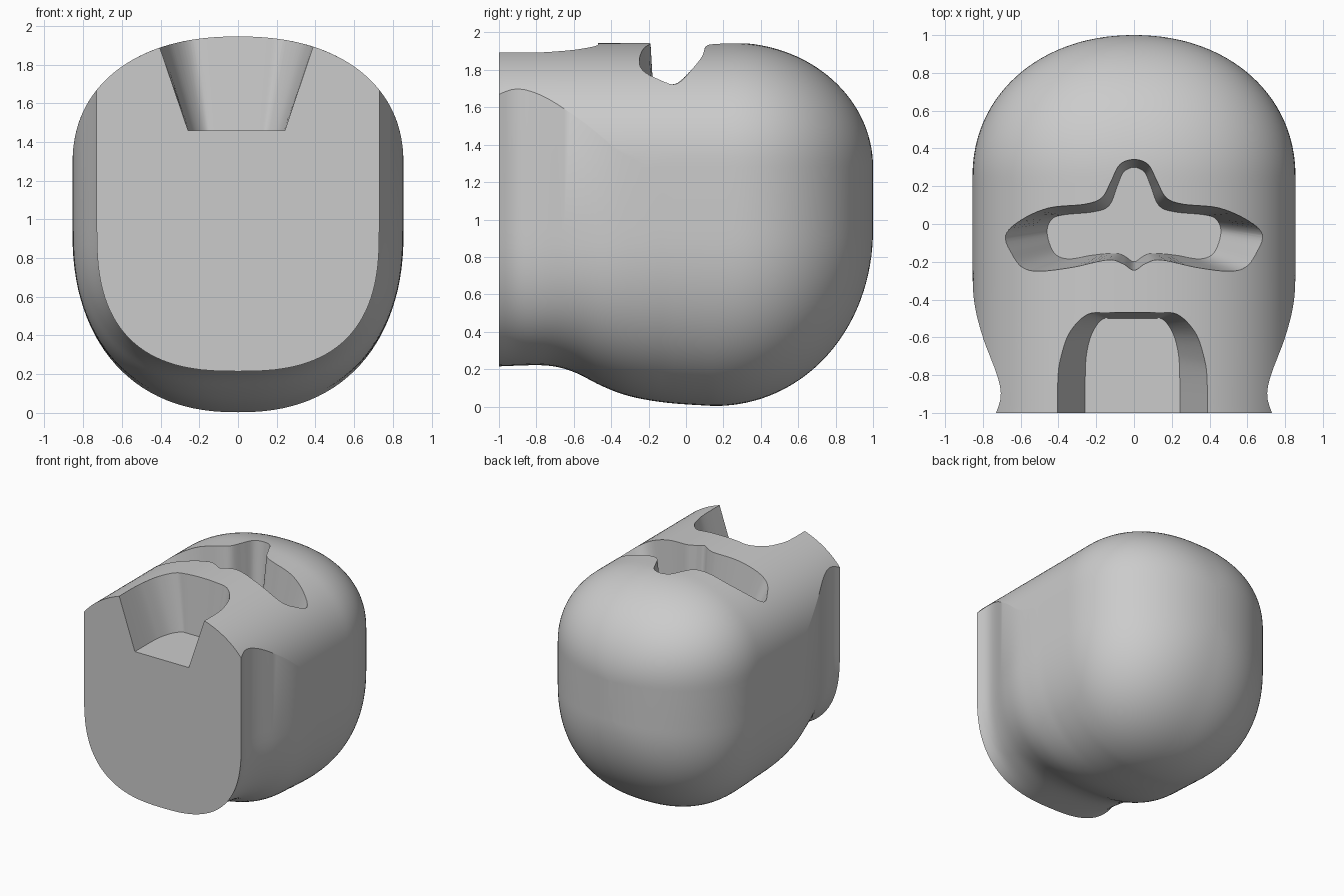
import bpy, bmesh, math
from mathutils import Vector

cube = bpy.data.objects.get("Cube")
if cube:
    bpy.data.objects.remove(cube)

grey = bpy.data.materials.new("plain grey")
grey.use_nodes = True
colour = (0.6, 0.6, 0.6, 1)
grey.diffuse_color = colour
grey.node_tree.nodes["Principled BSDF"].inputs["Base Color"].default_value = colour

HALF, LOW, HIGH, TOP = 0.855, 0.95, 1.28, 1.945


def superellipse(t, power):
    return max(0.0, 1 - min(1.0, abs(t)) ** power) ** (1 / power)


def spline(points, steps=6, closed=False):
    """Smooth curve through the given points."""
    pts = [Vector(p) for p in points]
    n, out = len(pts), []
    for i in range(n if closed else n - 1):
        pick = (lambda k: pts[k % n]) if closed else (lambda k: pts[max(0, min(n - 1, k))])
        a, b, c, d = (pick(i + k) for k in (-1, 0, 1, 2))
        for s in range(steps):
            t = s / steps
            out.append(0.5 * (2 * b + (c - a) * t + (2 * a - 5 * b + 4 * c - d) * t ** 2
                              + (3 * b - a - 3 * c + d) * t ** 3))
    return out if closed else out + [pts[-1]]


def loft(name, rings):
    """Skin a row of equal closed rings and cap both ends."""
    bm = bmesh.new()
    rows = [[bm.verts.new(p) for p in ring] for ring in rings]
    n = len(rows[0])
    for a, b in zip(rows, rows[1:]):
        for i in range(n):
            j = (i + 1) % n
            bm.faces.new((a[i], a[j], b[j], b[i]))
    bm.faces.new(rows[0][::-1])
    bm.faces.new(rows[-1])
    bmesh.ops.recalc_face_normals(bm, faces=bm.faces)
    mesh = bpy.data.meshes.new(name)
    bm.to_mesh(mesh)
    bm.free()
    mesh.materials.append(grey)
    obj = bpy.data.objects.new(name, mesh)
    bpy.context.collection.objects.link(obj)
    return obj


def roof(x, width=HALF, height=TOP - HIGH):
    return HIGH + height * superellipse(x / width, 2.25)


# Body: cross-sections from the flat neck face to the rounded back
neck_sides = spline([(-1, 0.73), (-0.91, 0.705), (-0.8, 0.725), (-0.6, 0.80),
                     (-0.42, 0.845), (-0.25, HALF), (-0.1, HALF)])
neck_base = spline([(-1, 0.215), (-0.75, 0.22), (-0.6, 0.185), (-0.45, 0.11),
                    (-0.3, 0.055), (-0.1, 0.02), (0.15, 0.003)])


def sample(curve, y):
    for a, b in zip(curve, curve[1:]):
        if y <= b.x:
            return a.y + (b.y - a.y) * (y - a.x) / (b.x - a.x)
    return curve[-1].y


def section(y):
    back = max(0, (y - 0.25) / 0.75)
    under = max(0, (y - 0.15) / 0.85)
    swell = superellipse(back, 2.1)
    width = max(0.02, sample(neck_sides, y) * swell)
    arch = HALF if y < 0.25 else width
    height = (TOP - HIGH) * superellipse(back, 2)
    depth = (LOW - sample(neck_base, y)) * superellipse(under, 2.05)
    power = 2.65 if y < -0.8 else max(2.3, 2.65 - 0.5 * (y + 0.8))
    steps, half = 28, []
    for i in range(steps + 1):
        a = math.pi / 2 * i / steps
        x = width * math.sin(a) ** (2 / power)
        half.append((x, LOW - depth * math.cos(a) ** (2 / power)))
    for i in range(steps + 1):
        x = width * math.cos(math.pi / 2 * i / steps)
        half.append((x, roof(x, arch, height)))
    half[0], half[-1] = (0, half[0][1]), (0, half[-1][1])
    ring = half + [(-x, z) for x, z in half[-2:0:-1]]
    return [(x, y, z) for x, z in ring]


stations = [-1 + 1.25 * i / 36 for i in range(36)]
stations += [0.25 + 0.75 * math.sin(math.pi / 2 * i / 30) for i in range(31)]
body = loft("body", [section(y) for y in stations])


# Tapered cutters: floor outline flares out to meet the rim on the roof
def cut(name, floor, rim, floor_z, closed):
    low, top = spline(floor, closed=closed), spline(rim, closed=closed)
    rise = 2.1 - floor_z
    high = [q + (p - q) * rise / (roof(p.x) - floor_z) for q, p in zip(low, top)]
    cutter = loft(name, [[(p.x, p.y, floor_z) for p in low],
                         [(p.x, p.y, 2.1) for p in high]])
    cutter.hide_render = True
    mod = body.modifiers.new(name, "BOOLEAN")
    mod.object, mod.operation, mod.solver = cutter, "DIFFERENCE", "EXACT"
    bpy.context.view_layer.objects.active = body
    bpy.ops.object.modifier_apply(modifier=mod.name)
    bpy.data.objects.remove(cutter)


def mirrored(right, shift=0.0):
    """Mirror an outline whose first and last points lie on the centre."""
    left = [(-x, y) for x, y in right[::-1] if x > 0]
    return [(x + shift, y) for x, y in right + left]


def arch(right):
    return [(x - 0.008, y) for x, y in right] + [(-x - 0.008, y) for x, y in right[::-1]]


# Arched notch open through the neck face
cut("neck_notch",
    arch([(0.25, -1.1), (0.25, -0.8), (0.24, -0.67), (0.21, -0.57), (0.16, -0.505), (0.1, -0.5)]),
    arch([(0.395, -1.1), (0.395, -0.82), (0.375, -0.69), (0.33, -0.57), (0.24, -0.48), (0.13, -0.47)]),
    1.46, False)

# Winged recess in the roof
cut("roof_recess",
    mirrored([(0, 0.30), (0.055, 0.275), (0.085, 0.21), (0.13, 0.10), (0.21, 0.065), (0.36, 0.05),
              (0.43, 0.03), (0.46, -0.03), (0.445, -0.11), (0.41, -0.165), (0.34, -0.185),
              (0.22, -0.165), (0.1, -0.155), (0.05, -0.17), (0, -0.2)]),
    mirrored([(0, 0.342), (0.075, 0.315), (0.12, 0.23), (0.17, 0.14), (0.26, 0.105), (0.45, 0.085),
              (0.6, 0.02), (0.68, -0.06), (0.645, -0.16), (0.59, -0.23), (0.5, -0.25),
              (0.33, -0.23), (0.14, -0.19), (0.06, -0.21), (0, -0.245)]),
    1.35, True)

bpy.ops.object.select_all(action="DESELECT")
body.select_set(True)
bpy.context.view_layer.objects.active = body
bpy.ops.object.shade_smooth_by_angle(angle=math.radians(32))
